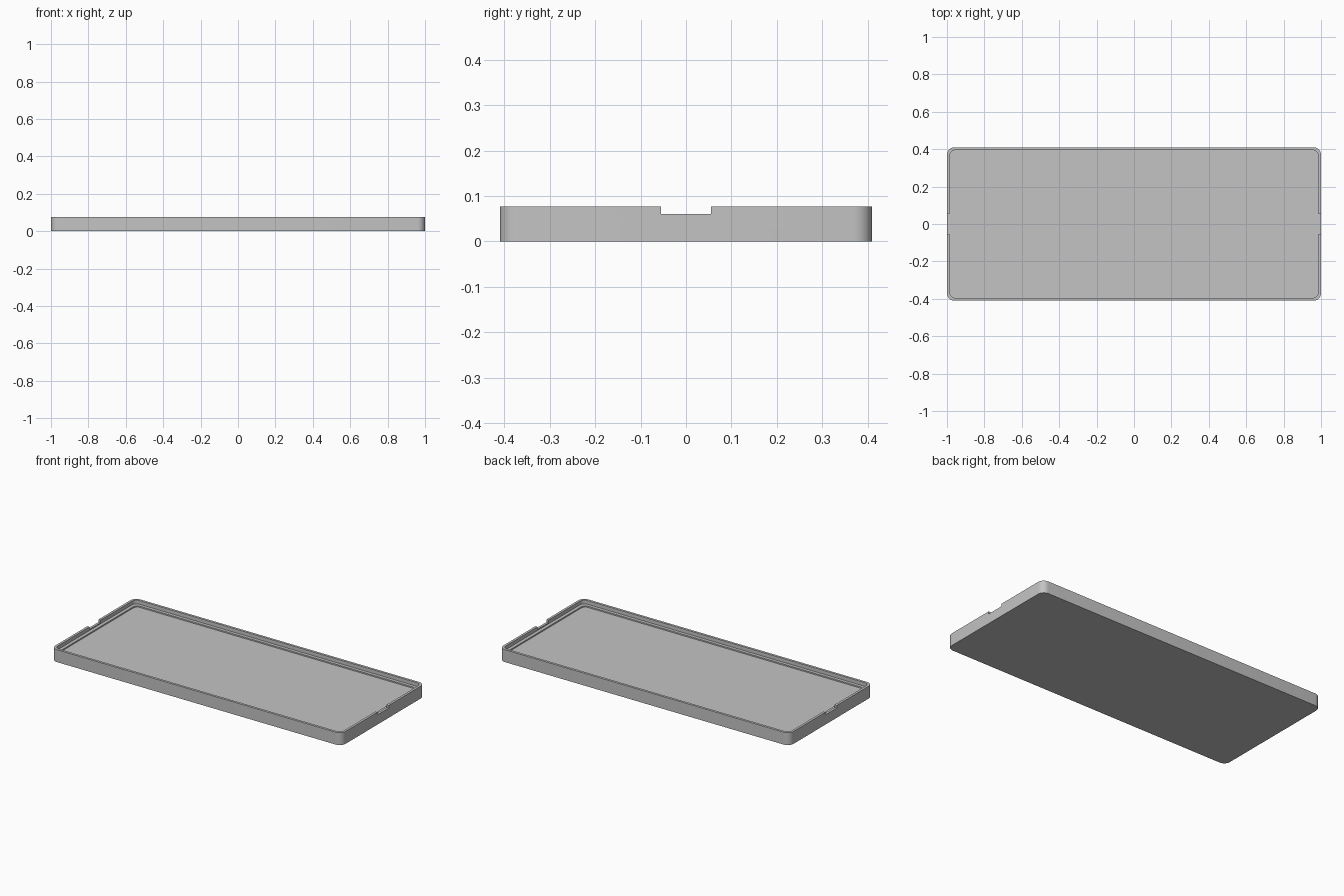
import bpy, bmesh, math

cube = bpy.data.objects.get("Cube")
if cube:
    bpy.data.objects.remove(cube, do_unlink=True)

HALF_X, HALF_Y, HEIGHT = 1.0, 0.41, 0.077
LEDGE_Z, FLOOR_Z = 0.054, 0.046
NOTCH_Z, NOTCH_HALF = 0.061, 0.055

grey = bpy.data.materials.new("plain grey")
grey.use_nodes = True
colour = (0.55, 0.55, 0.55, 1)
grey.diffuse_color = colour
grey.node_tree.nodes["Principled BSDF"].inputs["Base Color"].default_value = colour


def rounded_ring(bm, inset, radius, z, steps=8):
    """Rounded rectangle of vertices, counter-clockwise from above."""
    ring = []
    cx, cy = HALF_X - inset - radius, HALF_Y - inset - radius
    for quarter, (sx, sy) in enumerate([(1, 1), (-1, 1), (-1, -1), (1, -1)]):
        for i in range(steps + 1):
            a = (quarter + i / steps) * math.pi / 2
            ring.append(bm.verts.new((sx * cx + radius * math.cos(a),
                                      sy * cy + radius * math.sin(a), z)))
    return ring


# Tray: outer wall, thin lip, inner ledge and raised floor
bm = bmesh.new()
rings = [rounded_ring(bm, *spec) for spec in [
    (0, 0.04, 0), (0, 0.04, HEIGHT),
    (0.015, 0.03, HEIGHT), (0.015, 0.03, LEDGE_Z),
    (0.035, 0.027, LEDGE_Z), (0.035, 0.027, FLOOR_Z)]]
for low, high in zip(rings, rings[1:]):
    for i in range(len(low)):
        j = (i + 1) % len(low)
        bm.faces.new((low[i], low[j], high[j], high[i]))
bm.faces.new(rings[0][::-1])
bm.faces.new(rings[-1])
bmesh.ops.recalc_face_normals(bm, faces=bm.faces)
mesh = bpy.data.meshes.new("tray")
bm.to_mesh(mesh)
bm.free()
mesh.materials.append(grey)
tray = bpy.data.objects.new("tray", mesh)
bpy.context.collection.objects.link(tray)

# Finger notches through the lip at both short ends
for side in (-1, 1):
    bpy.ops.mesh.primitive_cube_add(size=1, location=(side, 0, NOTCH_Z + 0.05))
    cutter = bpy.context.object
    cutter.name = "notch_cutter"
    cutter.scale = (0.05, 2 * NOTCH_HALF, 0.1)
    cutter.hide_render = True
    cut = tray.modifiers.new("notch", "BOOLEAN")
    cut.operation = "DIFFERENCE"
    cut.solver = "EXACT"
    cut.object = cutter
    bpy.context.view_layer.objects.active = tray
    bpy.ops.object.modifier_apply(modifier=cut.name)
    bpy.data.objects.remove(cutter, do_unlink=True)

# Smooth corners, crisp rims
bpy.ops.object.select_all(action="DESELECT")
tray.select_set(True)
bpy.context.view_layer.objects.active = tray
bpy.ops.object.shade_smooth_by_angle(angle=math.radians(30))
